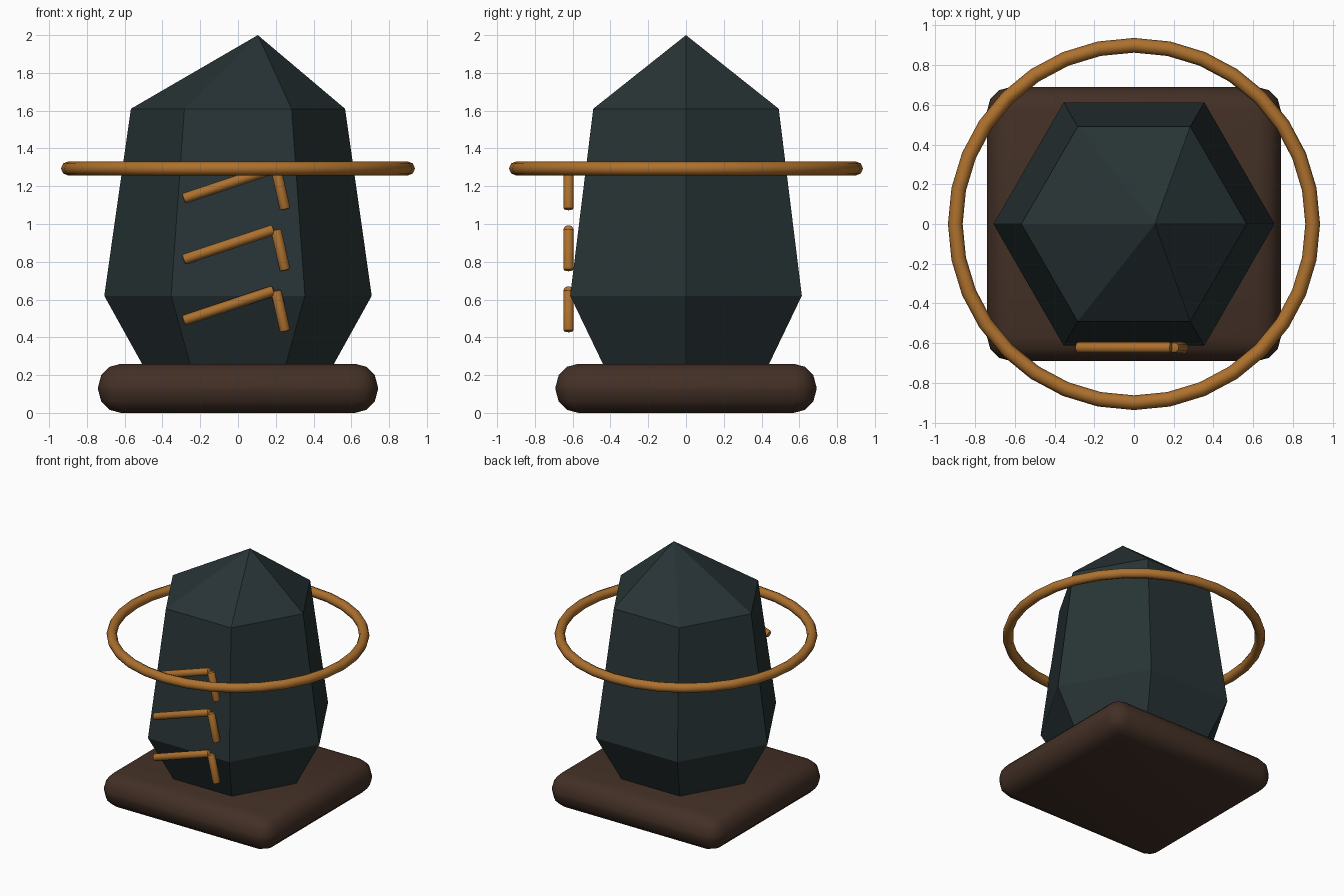
import bpy, bmesh, math
from mathutils import Vector

if "Cube" in bpy.data.objects:
    bpy.data.objects.remove(bpy.data.objects["Cube"])


def material(name, rgb):
    m = bpy.data.materials.new(name)
    m.diffuse_color = (*rgb, 1)
    m.use_nodes = True
    m.node_tree.nodes["Principled BSDF"].inputs["Base Color"].default_value = m.diffuse_color
    return m


STONE = material("dark slate stone", (0.021, 0.034, 0.036))
WOOD = material("dark brown base", (0.055, 0.029, 0.019))
AMBER = material("amber metal", (0.42, 0.165, 0.027))


def finish(name, bm, mat, smooth=False):
    bmesh.ops.recalc_face_normals(bm, faces=bm.faces[:])
    me = bpy.data.meshes.new(name)
    bm.to_mesh(me)
    bm.free()
    ob = bpy.data.objects.new(name, me)
    bpy.context.collection.objects.link(ob)
    me.materials.append(mat)
    if smooth:
        bpy.ops.object.select_all(action='DESELECT')
        ob.select_set(True)
        bpy.context.view_layer.objects.active = ob
        bpy.ops.object.shade_smooth_by_angle(angle=math.radians(40))
    return ob


# Rounded plinth
bm = bmesh.new()
bmesh.ops.create_cube(bm, size=1)
for v in bm.verts:
    v.co = Vector((v.co.x * 1.48, v.co.y * 1.38, v.co.z * 0.26 + 0.13))
bmesh.ops.bevel(bm, geom=bm.edges[:], offset=0.12, segments=3, profile=0.5, affect='EDGES')
finish("plinth", bm, WOOD, True)

# Six-sided standing stone with an off-centre tip
bm = bmesh.new()
rings = []
for z, r in ((0.20, 0.475), (0.62, 0.708), (1.61, 0.567)):
    rings.append([bm.verts.new((r * math.cos(i * math.pi / 3), r * math.sin(i * math.pi / 3), z))
                  for i in range(6)])
tip = bm.verts.new((0.105, 0, 2.0))
bm.faces.new(rings[0])
for i in range(6):
    j = (i + 1) % 6
    for a, b in zip(rings, rings[1:]):
        bm.faces.new((a[i], a[j], b[j], b[i]))
    bm.faces.new((rings[2][i], rings[2][j], tip))
finish("standing_stone", bm, STONE)

# Floating ring
bpy.ops.mesh.primitive_torus_add(major_segments=32, minor_segments=8, major_radius=0.9,
                                 minor_radius=0.037, location=(0, 0, 1.294))
ring = bpy.context.object
ring.name = "floating_ring"
ring.data.materials.append(AMBER)
bpy.ops.object.shade_smooth_by_angle(angle=math.radians(50))


def bar(name, p, q, r=0.028):
    p, q = Vector(p), Vector(q)
    bm = bmesh.new()
    bmesh.ops.create_cone(bm, cap_ends=True, segments=10, radius1=r, radius2=r, depth=(q - p).length)
    rims = [e for e in bm.edges if abs(e.verts[0].co.z - e.verts[1].co.z) < 1e-5]
    bmesh.ops.bevel(bm, geom=rims, offset=0.012, segments=2, profile=0.5, affect='EDGES')
    turn = (q - p).to_track_quat('Z', 'Y')
    for v in bm.verts:
        v.co = turn @ v.co + (p + q) / 2
    finish(name, bm, AMBER, True)


# Three bent marks on the front face
for k in range(3):
    z = 0.323 * k
    bar(f"mark_long_{k + 1}", (-0.29, -0.622, 0.488 + z), (0.19, -0.622, 0.648 + z))
    bar(f"mark_short_{k + 1}", (0.201, -0.622, 0.648 + z), (0.25, -0.622, 0.43 + z))
